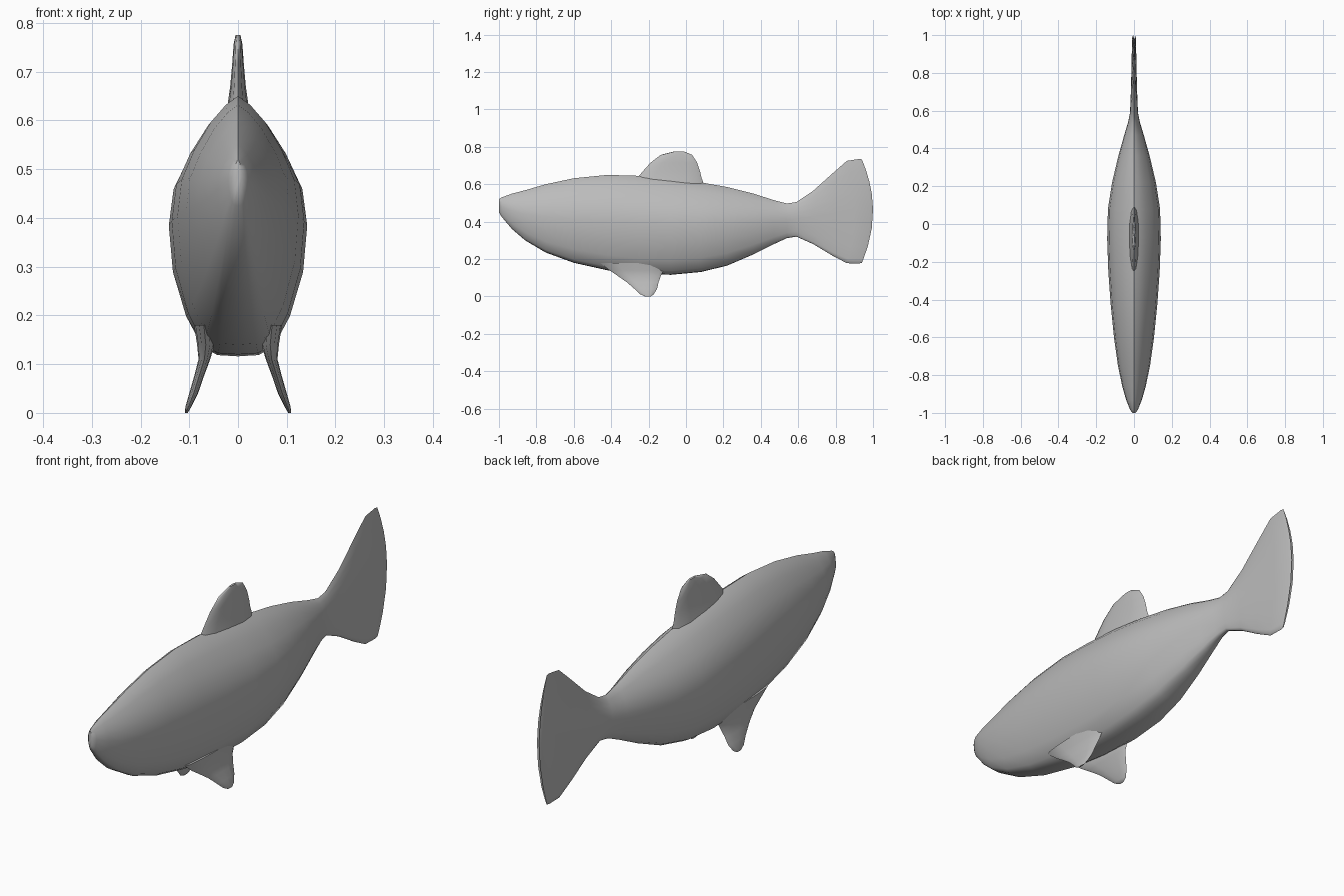
import bpy, bmesh
from math import cos, sin, pi, radians

cube = bpy.data.objects.get("Cube")
if cube:
    bpy.data.objects.remove(cube, do_unlink=True)

grey = bpy.data.materials.new("plain grey")
grey.use_nodes = True
colour = (0.5, 0.5, 0.5, 1)
grey.diffuse_color = colour
grey.node_tree.nodes["Principled BSDF"].inputs["Base Color"].default_value = colour


def loft(name, rings, angle=60):
    """Skin a list of equal closed rings and cap both ends."""
    bm = bmesh.new()
    rows = [[bm.verts.new(p) for p in ring] for ring in rings]
    n = len(rows[0])
    for a, b in zip(rows, rows[1:]):
        for i in range(n):
            j = (i + 1) % n
            bm.faces.new((a[i], a[j], b[j], b[i]))
    bm.faces.new(rows[0])
    bm.faces.new(rows[-1])
    bmesh.ops.recalc_face_normals(bm, faces=bm.faces)
    mesh = bpy.data.meshes.new(name)
    bm.to_mesh(mesh)
    bm.free()
    mesh.materials.append(grey)
    obj = bpy.data.objects.new(name, mesh)
    bpy.context.collection.objects.link(obj)
    bpy.ops.object.select_all(action="DESELECT")
    obj.select_set(True)
    bpy.context.view_layer.objects.active = obj
    bpy.ops.object.shade_smooth_by_angle(angle=radians(angle))
    return obj


# Half cross-section from back ridge to belly, mirrored into a closed ring
half = [(0, 1), (.2, .93), (.45, .79), (.72, .57), (.93, .33), (1, .04),
        (.94, -.33), (.75, -.68), (.52, -.92), (.3, -.99), (0, -1)]
section = half + [(-u, v) for u, v in half[-2:0:-1]]


def body_ring(y, top, bottom, width, bulge=0):
    mid, tall = (top + bottom) / 2, (top - bottom) / 2
    return [(u * width, y + bulge * (1 - v * v), mid + v * tall) for u, v in section]


# Body and tail fan: y, top, bottom, half width, rear bulge
stations = [
    (-1, .52, .45, .008), (-.985, .53, .425, .02), (-.93, .55, .36, .042),
    (-.86, .568, .3, .062), (-.75, .6, .235, .085), (-.6, .632, .18, .106),
    (-.42, .65, .14, .124), (-.25, .645, .12, .136), (-.08, .632, .116, .142),
    (.08, .61, .131, .138), (.22, .585, .165, .116), (.36, .55, .225, .083),
    (.47, .515, .28, .052), (.54, .497, .312, .031), (.59, .505, .32, .021),
    (.68, .565, .28, .017, .01), (.78, .655, .22, .014, .02),
    (.86, .725, .178, .012, .04), (.925, .735, .176, .01, .06),
    (.94, .733, .18, .005, .06)]
loft("body_and_tail", [body_ring(*s) for s in stations])


def fin_ring(z, front, back, thick, x=0):
    mid, length = (front + back) / 2, (back - front) / 2
    return [(x + thick * sin(a), mid - length * cos(a), z)
            for a in (2 * pi * i / 12 for i in range(12))]


# Dorsal fin: z, front, back, half thickness
loft("dorsal_fin", [fin_ring(*r) for r in [
    (.59, -.29, .1, .03), (.635, -.26, .083, .021), (.67, -.23, .075, .016),
    (.715, -.19, .06, .012), (.757, -.135, .033, .009), (.775, -.065, -.01, .005)]])

# Paired belly fins: z, front, back, half thickness, x
belly = [(.18, -.46, -.1, .02, .07), (.14, -.41, -.12, .018, .066),
         (.11, -.365, -.135, .012, .069), (.075, -.315, -.147, .01, .08),
         (.04, -.275, -.155, .009, .091), (.012, -.245, -.172, .006, .102),
         (0, -.22, -.19, .003, .106)]
for side, sign in (("left", 1), ("right", -1)):
    loft(side + "_belly_fin", [fin_ring(*r[:4], r[4] * sign) for r in belly])
